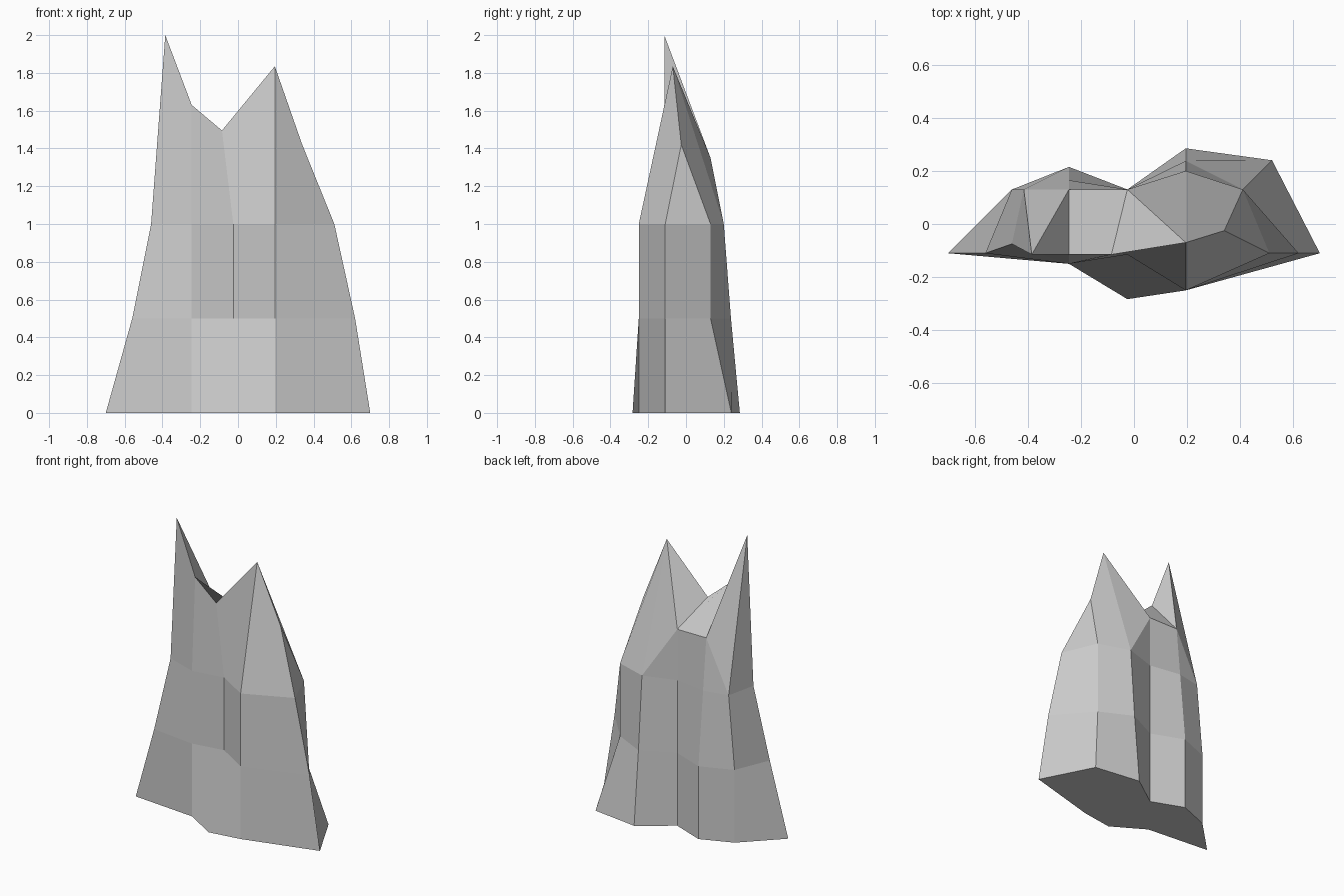
import bpy, bmesh

if "Cube" in bpy.data.objects:
    bpy.data.objects.remove(bpy.data.objects["Cube"])

LEVELS = (0.0, 0.5, 1.0)
left_peak, right_peak, shoulder = (-.385, -.115, 2.0), (.195, -.07, 1.835), (.34, -.025, 1.42)

# Vertical ribs, anticlockwise from the left: (x, y) at each level, then the top point
ribs = [
    ((-.70, -.11), (-.56, -.11), (-.46, -.075), left_peak),
    ((-.245, -.15), (-.245, -.15), (-.245, -.15), (-.245, -.115, 1.63)),
    ((-.025, -.283), (-.025, -.115), (-.025, -.115), (-.085, -.115, 1.495)),
    ((.195, -.25), (.195, -.25), (.195, -.25), right_peak),
    ((.70, -.11), (.62, -.11), (.51, -.11), shoulder),
    ((.52, .24), (.41, .13), (.41, .13), shoulder),
    ((.195, .285), (.195, .238), (.195, .20), right_peak),
    ((-.025, .13), (-.025, .13), (-.025, .13), (-.025, .13, 1.35)),
    ((-.245, .215), (-.245, .215), (-.245, .165), (-.245, .13, 1.35)),
    ((-.46, .13), (-.46, .13), (-.415, .13), left_peak),
]

bm = bmesh.new()
cols = []
for *pts, top in ribs:
    cols.append([bm.verts.new((x, y, z)) for (x, y), z in zip(pts, LEVELS)] + [bm.verts.new(top)])

# Side walls; two upper panels are split along the visible creases
n = len(cols)
for j in range(n):
    a, b = cols[j], cols[(j + 1) % n]
    for i in range(3):
        if i == 2 and j == 6:
            bm.faces.new((a[2], b[2], b[3]))
            bm.faces.new((a[2], b[3], a[3]))
        elif i == 2 and j == 8:
            bm.faces.new((a[2], b[2], a[3]))
            bm.faces.new((b[2], b[3], a[3]))
        else:
            bm.faces.new((a[i], b[i], b[i + 1], a[i + 1]))

# Underside and the saddle between the two peaks
bm.faces.new([c[0] for c in reversed(cols)])
for ids in ((0, 1, 8), (1, 2, 7, 8), (2, 3, 7)):
    bm.faces.new([cols[k][3] for k in ids])

# Weld the shared peaks
bmesh.ops.remove_doubles(bm, verts=bm.verts, dist=0.001)
bmesh.ops.recalc_face_normals(bm, faces=bm.faces)
mesh = bpy.data.meshes.new("rock_spire")
bm.to_mesh(mesh)
bm.free()
bpy.context.collection.objects.link(bpy.data.objects.new("rock_spire", mesh))
